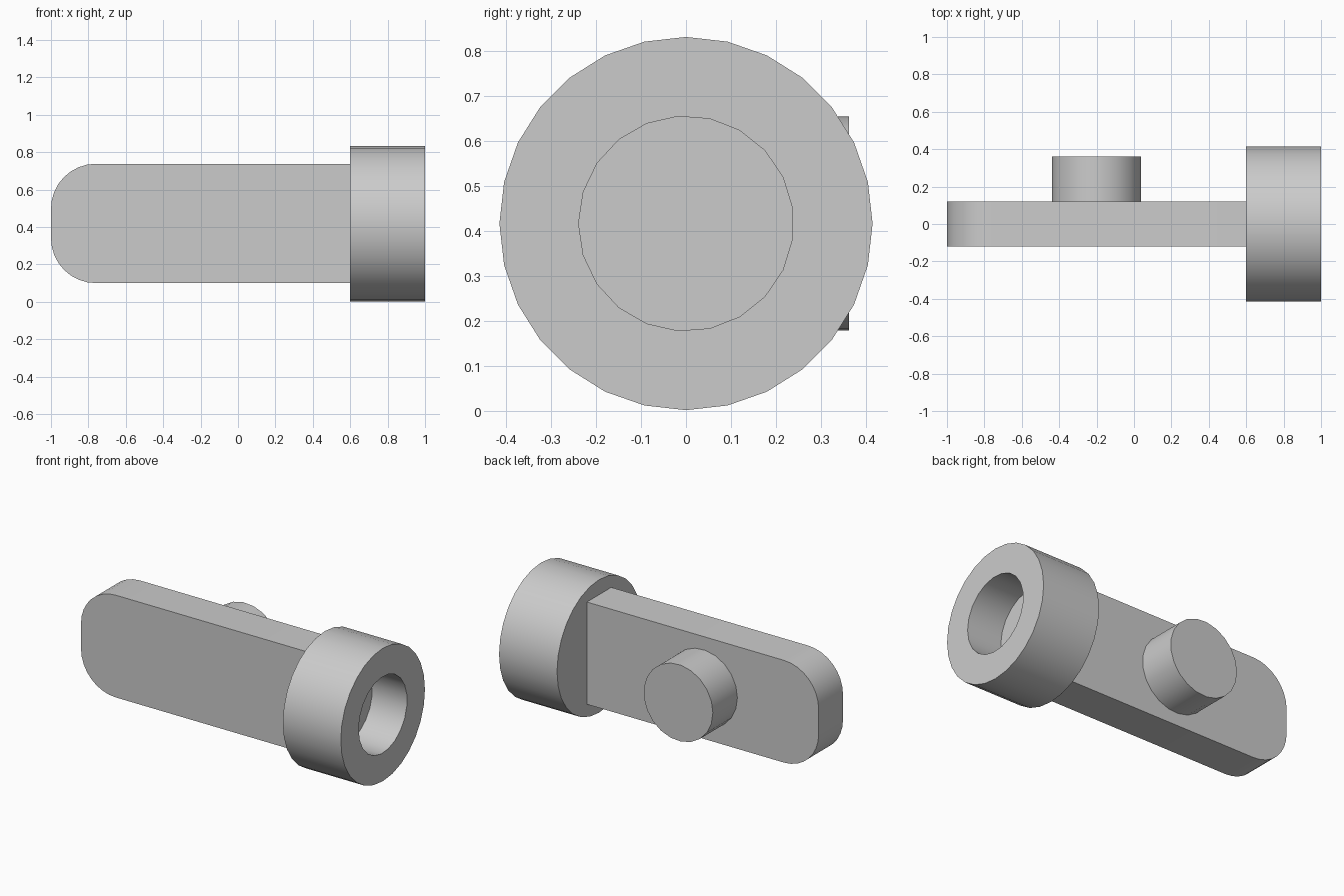
import bpy, bmesh
from math import sin, cos, pi, radians
from mathutils import Vector

old = bpy.data.objects.get("Cube")
if old:
    bpy.data.objects.remove(old, do_unlink=True)

grey = bpy.data.materials.new("plain grey")
grey.use_nodes = True
grey.diffuse_color = (0.6, 0.6, 0.6, 1)
grey.node_tree.nodes["Principled BSDF"].inputs["Base Color"].default_value = (0.6, 0.6, 0.6, 1)

MID = 0.417  # height of the shared centre line


def arc(cx, cz, radius, start, sweep, steps):
    return [(cx + radius * cos(start + sweep * i / steps),
             cz + radius * sin(start + sweep * i / steps)) for i in range(steps)]


def prism(name, outline, axis, low, high):
    """Extrude an outline, drawn in (x or y, z), along the other flat axis."""
    bm = bmesh.new()
    if axis == "x":
        points = [(low, u, z) for u, z in outline]
        depth = Vector((high - low, 0, 0))
    else:
        points = [(u, low, z) for u, z in outline]
        depth = Vector((0, high - low, 0))
    face = bm.faces.new([bm.verts.new(p) for p in points])
    grown = bmesh.ops.extrude_face_region(bm, geom=[face], use_keep_orig=True)
    bmesh.ops.translate(bm, vec=depth,
                        verts=[v for v in grown["geom"] if isinstance(v, bmesh.types.BMVert)])
    bmesh.ops.recalc_face_normals(bm, faces=bm.faces)
    mesh = bpy.data.meshes.new(name)
    bm.to_mesh(mesh)
    bm.free()
    mesh.materials.append(grey)
    obj = bpy.data.objects.new(name, mesh)
    bpy.context.collection.objects.link(obj)
    return obj


def select(obj):
    bpy.ops.object.select_all(action="DESELECT")
    obj.select_set(True)
    bpy.context.view_layer.objects.active = obj


# Flat arm with two rounded corners at its free end
r, half = 0.24, 0.319
corners = arc(-1 + r, MID + 0.002 + half - r, r, pi / 2, pi / 2, 8)
corners += [(-1, MID + half - r)]
corners += arc(-1 + r, MID + 0.002 - half + r, r, pi, pi / 2, 8)
corners += [(-1 + r, MID + 0.002 - half)]
arm = prism("arm", corners + [(0.6, MID + 0.002 - half), (0.6, MID + 0.002 + half)],
            "y", -0.12, 0.12)

# Round peg on the back of the arm
peg = prism("peg", arc(-0.2, MID, 0.239, pi, 2 * pi, 21), "y", 0.12, 0.362)

# Round head with a blind socket cut into its outer end
head = prism("socket_head", arc(0, MID, 0.415, pi / 2, 2 * pi, 28), "x", 0.6, 1.0)
cutter = prism("socket_cutter", arc(0, MID, 0.239, pi, 2 * pi, 21), "x", 0.76, 1.1)
cutter.hide_render = True
cut = head.modifiers.new("socket", "BOOLEAN")
cut.operation = "DIFFERENCE"
cut.solver = "EXACT"
cut.object = cutter
select(head)
bpy.ops.object.modifier_apply(modifier=cut.name)
bpy.data.objects.remove(cutter, do_unlink=True)

for part in (arm, peg, head):
    select(part)
    bpy.ops.object.shade_smooth_by_angle(angle=radians(30))
